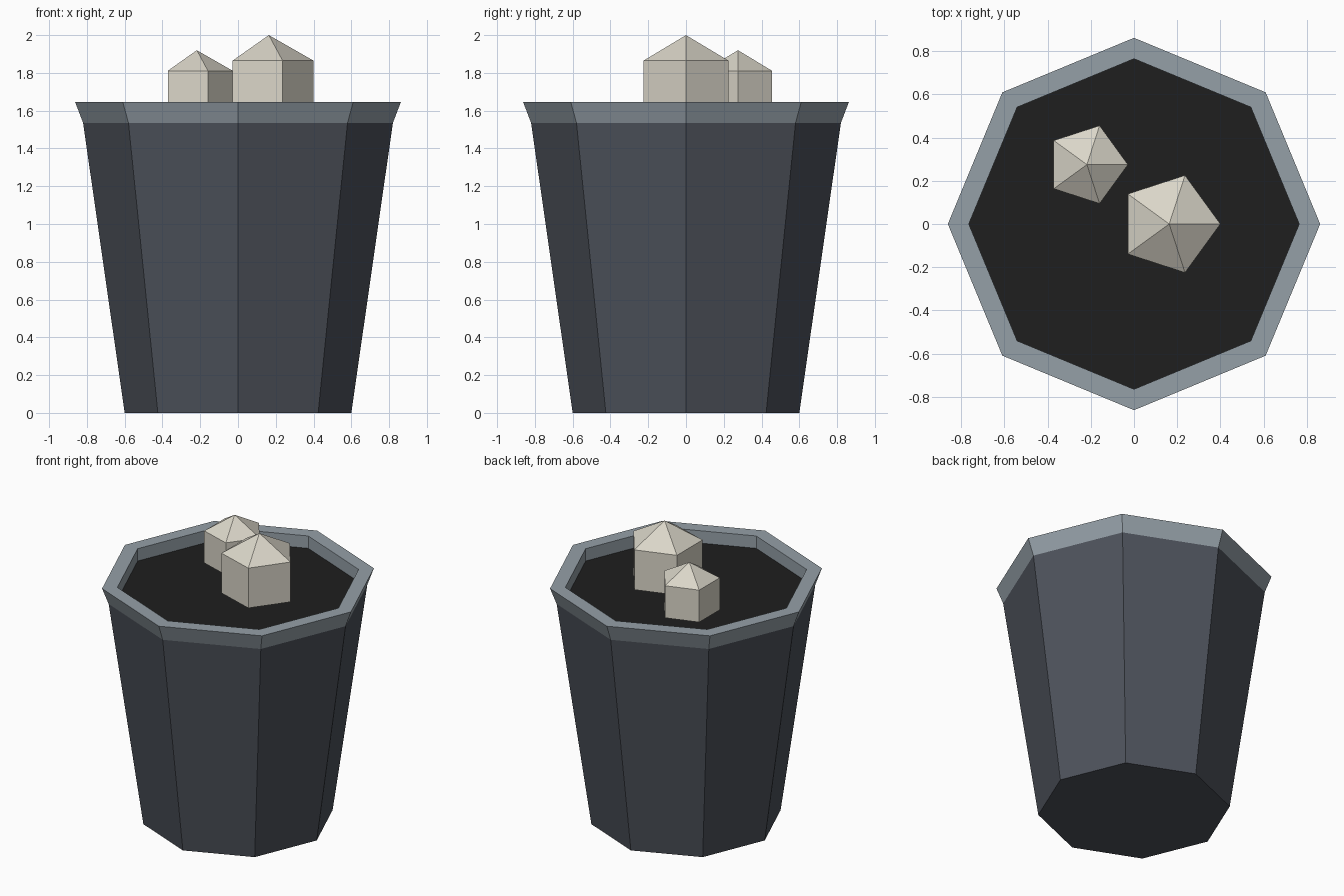
import bpy, bmesh
from math import sin, cos, pi

if "Cube" in bpy.data.objects:
    bpy.data.objects.remove(bpy.data.objects["Cube"])


def material(name, rgb):
    m = bpy.data.materials.new(name)
    m.diffuse_color = (*rgb, 1)
    m.use_nodes = True
    m.node_tree.nodes["Principled BSDF"].inputs["Base Color"].default_value = m.diffuse_color
    return m


POT = material("dark slate", (0.075, 0.085, 0.105))
RIM = material("grey blue", (0.30, 0.35, 0.39))
SOIL = material("near black soil", (0.013, 0.013, 0.013))
STONE = material("pale stone", (0.70, 0.67, 0.58))


def lathe(name, profile, sides, mat, centre=(0, 0), cap_start=True, cap_end=True):
    """Stack rings of (radius, z); a zero radius becomes a point."""
    bm = bmesh.new()
    rings = []
    for r, z in profile:
        n = sides if r > 0 else 1
        rings.append([bm.verts.new((centre[0] + r * cos(2 * pi * i / sides),
                                    centre[1] + r * sin(2 * pi * i / sides), z))
                      for i in range(n)])
    for a, b in zip(rings, rings[1:]):
        for i in range(sides):
            j = (i + 1) % sides
            bm.faces.new((a[i], a[j], b[0]) if len(b) == 1 else (a[i], a[j], b[j], b[i]))
    if cap_start:
        bm.faces.new(rings[0][::-1])
    if cap_end and len(rings[-1]) > 1:
        bm.faces.new(rings[-1])
    me = bpy.data.meshes.new(name)
    bm.to_mesh(me)
    bm.free()
    me.materials.append(mat)
    ob = bpy.data.objects.new(name, me)
    bpy.context.collection.objects.link(ob)
    return ob


# Tapered pot, flared rim with inner wall, soil
lathe("pot_body", [(0.60, 0), (0.82, 1.535)], 8, POT, cap_end=False)
lathe("pot_rim", [(0.82, 1.535), (0.862, 1.645), (0.765, 1.645), (0.765, 1.54)], 8, RIM,
      cap_start=False, cap_end=False)
lathe("soil", [(0.765, 1.535), (0.765, 1.56)], 8, SOIL)

# Pointed five-sided stones
for name, x, y, r, h in (("large_stone", 0.163, 0, 0.237, 0.41),
                         ("small_stone", -0.218, 0.275, 0.19, 0.33)):
    z = 1.59
    lathe(name, [(r, z), (r, z + h * 0.67), (0, z + h)], 5, STONE, (x, y))
